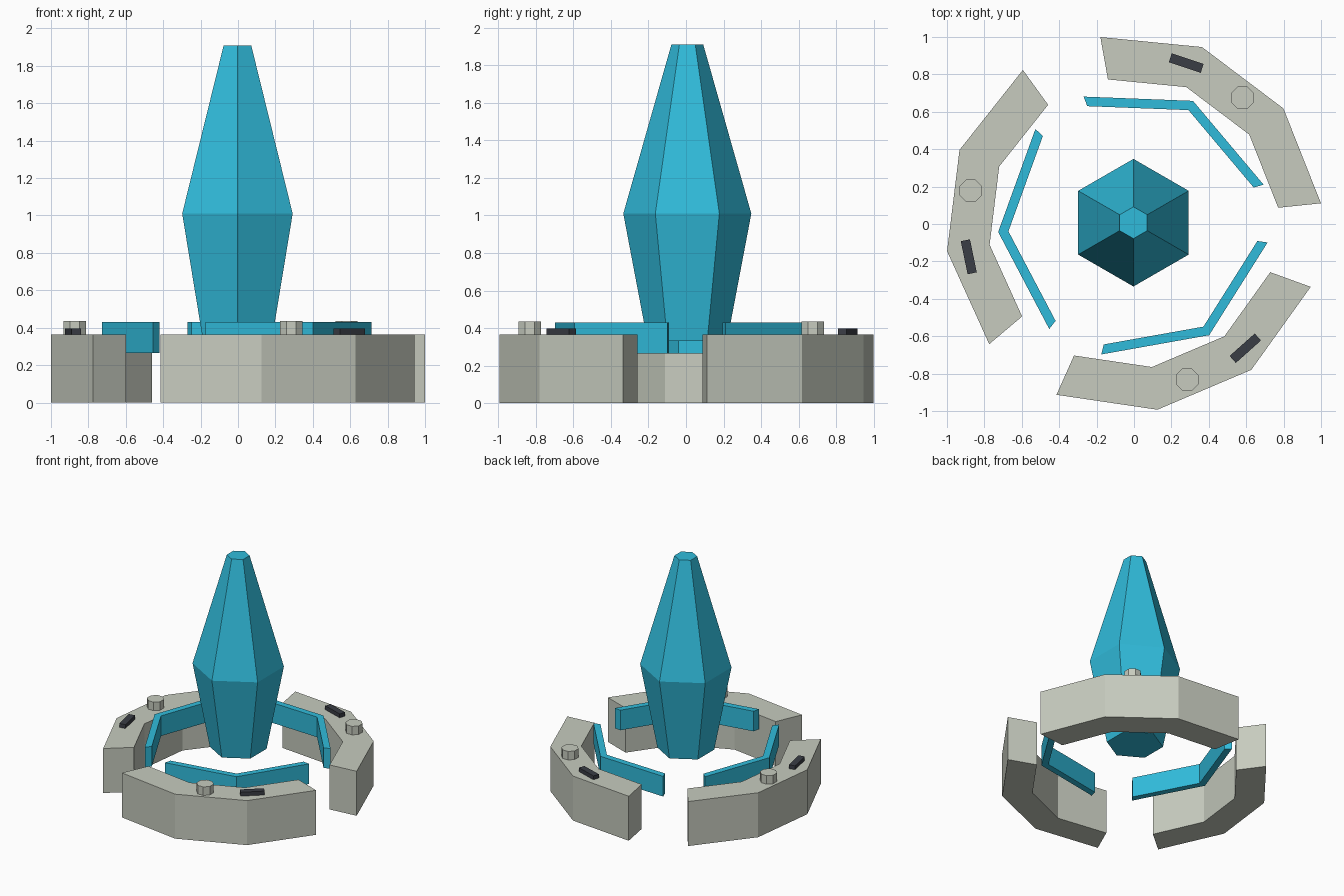
import bpy
import bmesh
from math import radians, cos, sin, pi
from mathutils import Vector

cube = bpy.data.objects.get("Cube")
if cube:
    bpy.data.objects.remove(cube, do_unlink=True)

CENTRE = Vector((-0.003, 0.007, 0))


def material(name, rgb):
    m = bpy.data.materials.new(name)
    m.use_nodes = True
    colour = (*rgb, 1)
    m.diffuse_color = colour
    m.node_tree.nodes["Principled BSDF"].inputs["Base Color"].default_value = colour
    return m


blue = material("crystal_blue", (0.03, 0.5, 0.71))
stone = material("pale_stone", (0.57, 0.60, 0.52))
dark = material("dark_slate", (0.042, 0.047, 0.06))


def polar(r, deg, z=0):
    a = radians(deg)
    return CENTRE + Vector((r * cos(a), r * sin(a), z))


def finish(name, bm, mat):
    bmesh.ops.recalc_face_normals(bm, faces=bm.faces)
    mesh = bpy.data.meshes.new(name)
    bm.to_mesh(mesh)
    bm.free()
    mesh.materials.append(mat)
    ob = bpy.data.objects.new(name, mesh)
    bpy.context.collection.objects.link(ob)
    return ob


def loft(name, rings, mat):
    """Skin a stack of matching point rings and cap both ends."""
    bm = bmesh.new()
    loops = [[bm.verts.new(p) for p in ring] for ring in rings]
    n = len(loops[0])
    for low, high in zip(loops, loops[1:]):
        for i in range(n):
            j = (i + 1) % n
            bm.faces.new((low[i], low[j], high[j], high[i]))
    bm.faces.new(loops[0][::-1])
    bm.faces.new(loops[-1])
    return finish(name, bm, mat)


def arc_block(name, inner, outer, start, end, steps, z0, z1, mat):
    """Faceted arc wall between two radii."""
    angles = [start + (end - start) * i / steps for i in range(steps + 1)]
    rings = []
    for z in (z0, z1):
        rings.append([polar(outer, a, z) for a in angles]
                     + [polar(inner, a, z) for a in reversed(angles)])
    return loft(name, rings, mat)


# Floating hexagonal crystal
profile = [(0.212, 0.33), (0.341, 1.01), (0.085, 1.91)]
loft("crystal", [[polar(r, 30 + 60 * i, z) for i in range(6)] for r, z in profile], blue)

# Three base segments, each with a glowing panel, a stud and a slot bar
for k, side in enumerate(("back", "right", "front")):
    turn = 120 * k
    arc_block(side + "_base_segment", 0.778, 1.008, turn + 5.9, turn + 100.1, 3, 0, 0.365, stone)
    arc_block(side + "_inner_panel", 0.67, 0.725, turn + 16.3, turn + 111.6, 2, 0.265, 0.43, blue)

    hub = polar(0.887, turn + 48.9)
    stud = [hub + Vector((cos(a), sin(a), 0)) * 0.065
            for a in (pi / 8 + i * pi / 4 for i in range(8))]
    loft(side + "_stud", [[p + Vector((0, 0, z)) for p in stud] for z in (0.36, 0.435)], stone)

    bm = bmesh.new()
    bmesh.ops.create_cube(bm, size=1)
    bar = finish(side + "_slot_bar", bm, dark)
    bar.scale = (0.05, 0.18, 0.035)
    bar.location = polar(0.899, turn + 71.7, 0.3795)
    bar.rotation_euler.z = radians(turn + 71.7)
